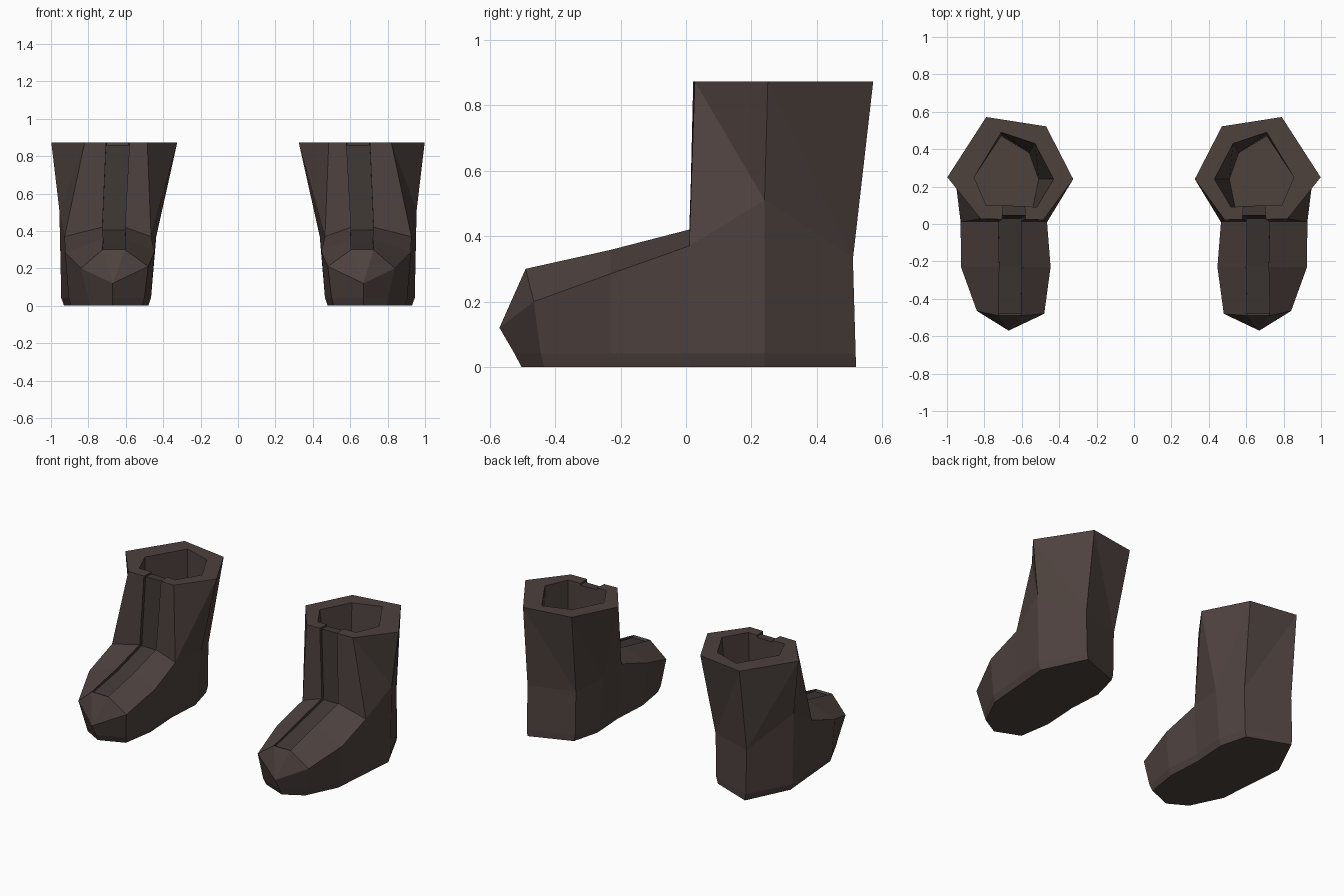
import bpy, bmesh

if "Cube" in bpy.data.objects:
    bpy.data.objects.remove(bpy.data.objects["Cube"])


def material(name, colour):
    mat = bpy.data.materials.new(name)
    mat.diffuse_color = colour
    mat.use_nodes = True
    mat.node_tree.nodes["Principled BSDF"].inputs["Base Color"].default_value = mat.diffuse_color
    return mat


LEATHER = material("dark_leather", (0.075, 0.054, 0.048, 1))
STRIP = material("strip_leather", (0.052, 0.040, 0.036, 1))

# Outlines run: toe tip, outer side back to heel, inner side forward to toe
SOLE = [(.67, -.505), (.80, -.435), (.905, -.23), (.925, .01), (.945, .24), (.80, .522),
        (.515, .42), (.465, .24), (.48, .01), (.465, -.23), (.50, -.44)]
UPPER = [(.67, -.57, .12), (.84, -.465, .20), (.925, -.23, .285), (.927, .01, .37),
         (.955, .24, .51), (.80, .51, .33), (.51, .42, .33), (.437, .24, .37),
         (.465, .01, .37), (.446, -.23, .29), (.48, -.48, .21)]
# Shaft rim and opening: front outer, side, heel, heel, side, front inner
RIM = [(.82, .027), (.998, .25), (.79, .572), (.47, .522), (.325, .24), (.485, .022)]
MOUTH = [(.79, .10), (.855, .25), (.71, .49), (.53, .43), (.43, .24), (.52, .09)]
FLOOR = [(.79, .10), (.855, .25), (.71, .47), (.56, .38), (.51, .24), (.54, .09)]
TOP, FLOOR_Z, NOTCH_Z = .872, .12, .86
# Front groove: left x, right x, y, z, then the recess offset in y and z
GROOVE = [(.605, .725, -.49, .30, .012, -.012), (.60, .72, -.23, .358, .004, -.02),
          (.605, .725, .01, .42, .02, -.015), (.58, .705, .025, TOP, .02, NOTCH_Z - TOP)]


def build_boot(name, side):
    bm = bmesh.new()

    def v(x, y, z):
        return bm.verts.new((x * side, y, z))

    def face(*verts, mat=0):
        bm.faces.new(verts).material_index = mat

    # the sole is chamfered in slightly under the welt
    sole = [v(.70 + (x - .70) * .94, y * .995, 0) for x, y in SOLE]
    welt = [v(x, y + (u[1] - y) * .3, .042) for (x, y), u in zip(SOLE, UPPER)]
    up = [v(*p) for p in UPPER]
    rim = [v(x, y, TOP) for x, y in RIM]
    mouth = [v(x, y, TOP) for x, y in MOUTH]
    floor = [v(x, y, FLOOR_Z) for x, y in FLOOR]
    left = [v(a, y, z) for a, b, y, z, dy, dz in GROOVE]
    right = [v(b, y, z) for a, b, y, z, dy, dz in GROOVE]
    rec_l = [v(a, y + dy, z + dz) for a, b, y, z, dy, dz in GROOVE]
    rec_r = [v(b, y + dy, z + dz) for a, b, y, z, dy, dz in GROOVE]

    # sole and lower walls
    face(*sole)
    for low, high in ((sole, welt), (welt, up)):
        for i in range(11):
            j = (i + 1) % 11
            face(low[i], low[j], high[j], high[i])

    # toe cap and top of foot
    face(up[0], up[1], right[0])
    face(up[0], right[0], left[0])
    face(up[0], left[0], up[10])
    for i in range(2):
        face(up[1 + i], up[2 + i], right[i + 1], right[i])
        face(up[10 - i], up[9 - i], left[i + 1], left[i])

    # shaft
    for i in range(5):
        face(up[3 + i], up[4 + i], rim[i])
        face(up[4 + i], rim[i + 1], rim[i])
    face(up[3], rim[0], right[3], right[2])
    face(up[8], rim[5], left[3], left[2])

    # recessed front strip
    face(left[0], right[0], rec_r[0], rec_l[0], mat=1)
    for i in range(3):
        face(rec_l[i], rec_r[i], rec_r[i + 1], rec_l[i + 1], mat=1)
        face(left[i], rec_l[i], rec_l[i + 1], left[i + 1], mat=1)
        face(right[i], rec_r[i], rec_r[i + 1], right[i + 1], mat=1)

    # rim, inner walls and floor
    for i in range(5):
        face(rim[i], rim[i + 1], mouth[i + 1], mouth[i])
        face(mouth[i], mouth[i + 1], floor[i + 1], floor[i])
    l, r = v(.585, .095, TOP), v(.70, .10, TOP)
    nl, nr = v(.585, .095, NOTCH_Z), v(.70, .10, NOTCH_Z)
    face(rim[5], left[3], l, mouth[5])
    face(right[3], rim[0], mouth[0], r)
    face(left[3], rec_l[3], nl, l)
    face(right[3], rec_r[3], nr, r)
    face(rec_l[3], rec_r[3], nr, nl, mat=1)
    face(mouth[5], l, nl, floor[5])
    face(mouth[0], r, nr, floor[0])
    face(nl, nr, floor[0], floor[5])
    face(*floor)

    bmesh.ops.recalc_face_normals(bm, faces=bm.faces)
    mesh = bpy.data.meshes.new(name)
    bm.to_mesh(mesh)
    bm.free()
    mesh.materials.append(LEATHER)
    mesh.materials.append(STRIP)
    bpy.context.collection.objects.link(bpy.data.objects.new(name, mesh))


build_boot("boot_right", 1)
build_boot("boot_left", -1)
